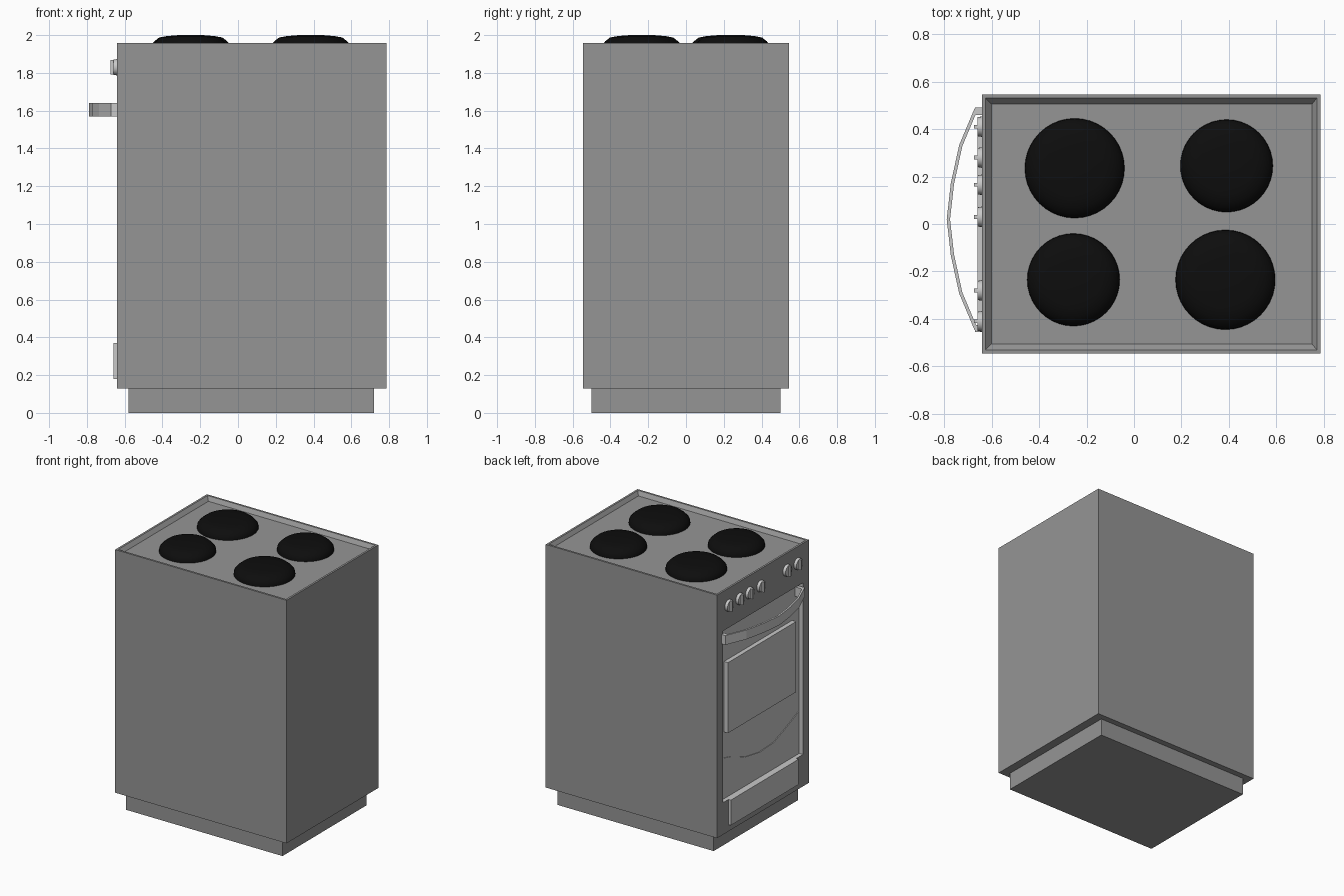
import bpy, bmesh, math
from mathutils import Matrix, Vector

if "Cube" in bpy.data.objects:
    bpy.data.objects.remove(bpy.data.objects["Cube"], do_unlink=True)


def material(name, value):
    m = bpy.data.materials.new(name)
    m.use_nodes = True
    col = (value, value, value, 1)
    m.diffuse_color = col
    m.node_tree.nodes["Principled BSDF"].inputs["Base Color"].default_value = col
    return m


GREY = material("enamel grey", 0.3)
LIGHT = material("light metal grey", 0.58)
BLACK = material("burner black", 0.004)


def finish(bm, name, *mats):
    bmesh.ops.recalc_face_normals(bm, faces=bm.faces)
    me = bpy.data.meshes.new(name)
    bm.to_mesh(me)
    bm.free()
    ob = bpy.data.objects.new(name, me)
    bpy.context.collection.objects.link(ob)
    for m in mats:
        me.materials.append(m)
    return ob


def box_mesh(lo, hi):
    bm = bmesh.new()
    bmesh.ops.create_cube(bm, size=1)
    for v in bm.verts:
        v.co = [hi[i] if v.co[i] > 0 else lo[i] for i in range(3)]
    return bm


def box(name, lo, hi, mat):
    return finish(box_mesh(lo, hi), name, mat)


def smooth(ob, angle):
    bpy.ops.object.select_all(action='DESELECT')
    ob.select_set(True)
    bpy.context.view_layer.objects.active = ob
    bpy.ops.object.shade_smooth_by_angle(angle=math.radians(angle))


def inset_to(bm, face, lo, hi):
    """Inset a face and move its corners to the given bounds."""
    mid = face.calc_center_median()
    bmesh.ops.inset_individual(bm, faces=[face], thickness=0.01)
    for v in face.verts:
        v.co = [hi[i] if v.co[i] > mid[i] else lo[i] for i in range(3)]


# Cabinet with a sunken hob and a recessed oven door
FRONT, FLOOR, RIM, HOB = -0.64, -0.607, 1.957, 1.93
bm = box_mesh((FRONT, -0.545, 0.13), (0.785, 0.545, RIM))
bm.faces.ensure_lookup_table()
top = max(bm.faces, key=lambda f: f.calc_center_median().z)
front = min(bm.faces, key=lambda f: f.calc_center_median().x)
inset_to(bm, top, (-0.625, -0.53, RIM), (0.77, 0.53, RIM))
inset_to(bm, top, (-0.60, -0.505, HOB), (0.75, 0.505, HOB))
inset_to(bm, front, (FRONT, -0.475, 0.37), (FRONT, 0.475, 1.66))
inset_to(bm, front, (FLOOR, -0.475, 0.37), (FLOOR, 0.475, 1.66))
for f in bm.faces:
    c = f.calc_center_median()
    inside = c.x < -0.6 and abs(c.y) < 0.48 and 0.36 < c.z < 1.67
    f.material_index = 1 if inside and c.x > FRONT + 0.005 else 0
finish(bm, "cabinet", GREY, LIGHT)

box("plinth", (-0.58, -0.5, 0), (0.72, 0.5, 0.13), GREY)
box("oven_window", (FRONT, -0.395, 0.87), (FLOOR, 0.415, 1.4), LIGHT)
box("drawer_front", (-0.66, -0.395, 0.18), (FLOOR, 0.41, 0.37), LIGHT)

# Lower door plate with a dipping top edge
bm = bmesh.new()
edge = [(0.47, 0.69), (0.33, 0.655), (0.17, 0.59), (0.0, 0.56),
        (-0.17, 0.57), (-0.33, 0.63), (-0.47, 0.69)]
ring = [(-0.47, 0.372)] + [(0.47, 0.372)] + edge
plate = bm.faces.new([bm.verts.new((FLOOR, y, z)) for y, z in ring])
ext = bmesh.ops.extrude_face_region(bm, geom=[plate])
for g in ext["geom"]:
    if isinstance(g, bmesh.types.BMVert):
        g.co.x -= 0.005
finish(bm, "lower_door_plate", LIGHT)

# Bowed door handle
path = [(-0.665, 0.485), (-0.73, 0.33), (-0.765, 0.17), (-0.782, 0.02),
        (-0.765, -0.13), (-0.73, -0.29), (-0.665, -0.445)]
bm = bmesh.new()
rows = [[bm.verts.new((x, y, z)) for z in (1.57, 1.64)] for x, y in path]
for a, b in zip(rows, rows[1:]):
    bm.faces.new((a[0], b[0], b[1], a[1]))
handle = finish(bm, "door_handle", LIGHT)
mod = handle.modifiers.new("thickness", 'SOLIDIFY')
mod.thickness = 0.014
mod.offset = 0
for side, y in (("left", 0.475), ("right", -0.44)):
    box("handle_post_" + side, (-0.67, y - 0.015, 1.57),
        (FLOOR, y + 0.015, 1.64), LIGHT)

# Control knobs with a grip ridge
for i, y in enumerate((0.41, 0.28, 0.165, 0.03, -0.28, -0.41)):
    place = Matrix.Translation((-0.648, y, 1.83))
    bm = bmesh.new()
    bmesh.ops.create_cone(bm, cap_ends=True, segments=20, radius1=0.044,
                          radius2=0.04, depth=0.024,
                          matrix=place @ Matrix.Rotation(-math.pi / 2, 4, 'Y'))
    knob = finish(bm, "knob_%d" % (i + 1), LIGHT)
    smooth(knob, 30)
    box("knob_grip_%d" % (i + 1), (-0.674, y - 0.008, 1.792),
        (-0.655, y + 0.008, 1.868), LIGHT)

# Domed hot plates
profile = [(1.0, HOB), (0.99, 1.95), (0.92, 1.967), (0.8, 1.987),
           (0.6, 1.995), (0.3, 2.0), (0.0, 2.0)]
for i, (x, y, r) in enumerate(((-0.25, 0.235, 0.21), (0.39, 0.245, 0.195),
                               (-0.255, -0.235, 0.195), (0.385, -0.235, 0.21))):
    bm = bmesh.new()
    verts = [bm.verts.new((k * r, 0, z)) for k, z in profile]
    edges = [bm.edges.new(p) for p in zip(verts, verts[1:])]
    bmesh.ops.spin(bm, geom=verts + edges, cent=(0, 0, 0), axis=(0, 0, 1),
                   angle=math.tau, steps=40)
    bmesh.ops.remove_doubles(bm, verts=bm.verts, dist=0.0005)
    bmesh.ops.translate(bm, verts=bm.verts, vec=Vector((x, y, 0)))
    smooth(finish(bm, "hot_plate_%d" % (i + 1), BLACK), 40)
